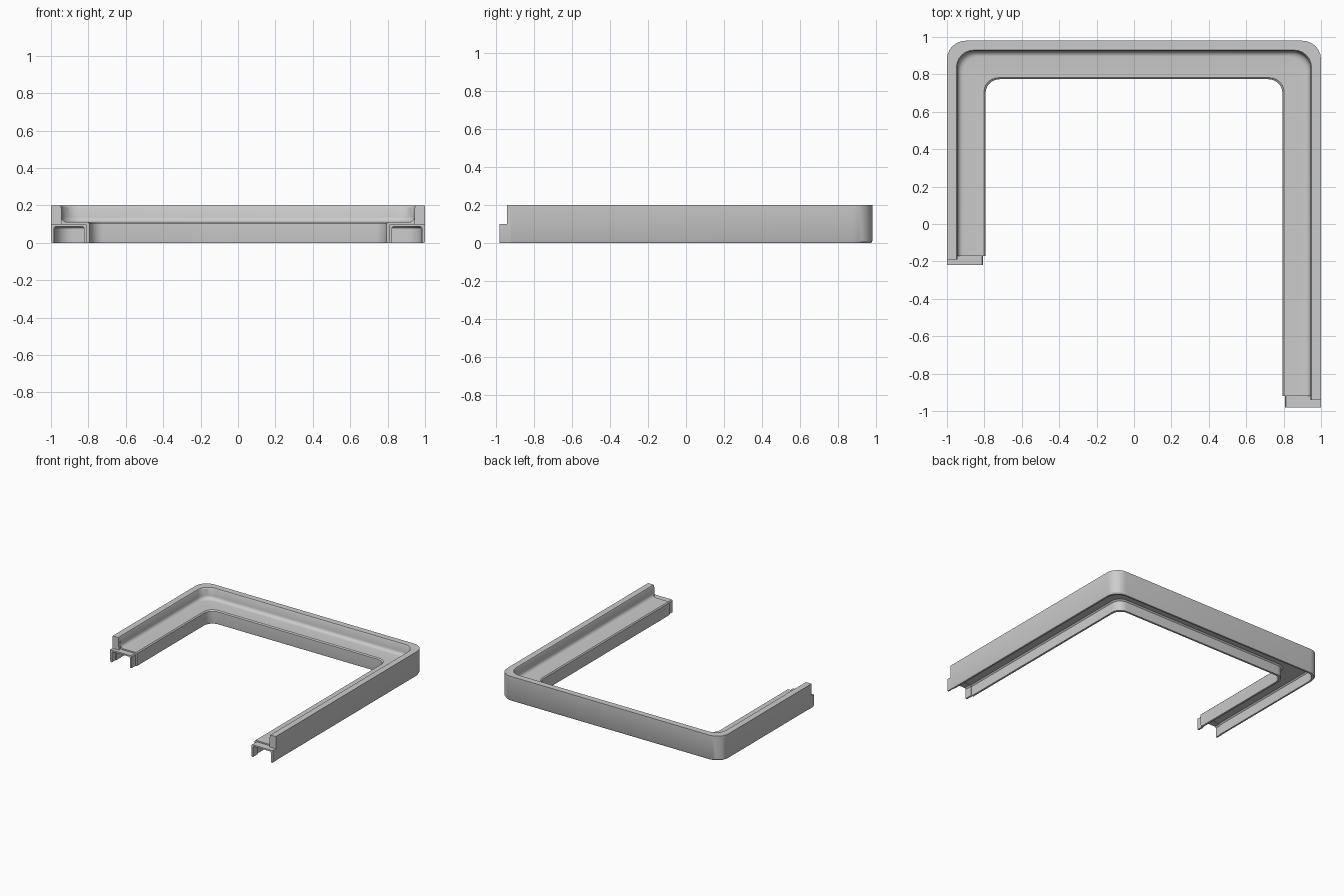
import bpy, bmesh
from math import pi, cos, sin

if "Cube" in bpy.data.objects:
    bpy.data.objects.remove(bpy.data.objects["Cube"])

BACK = 0.98
LEFT_END, RIGHT_END = -0.22, -0.98


def loft(name, rows):
    """Skin closed cross-sections and cap both ends."""
    bm = bmesh.new()
    rings = [[bm.verts.new(p) for p in row] for row in rows]
    n = len(rings[0])
    for a, b in zip(rings, rings[1:]):
        for i in range(n):
            j = (i + 1) % n
            bm.faces.new((a[i], a[j], b[j], b[i]))
    bm.faces.new(rings[0])
    bm.faces.new(rings[-1][::-1])
    bmesh.ops.recalc_face_normals(bm, faces=bm.faces)
    me = bpy.data.meshes.new(name)
    bm.to_mesh(me)
    bm.free()
    ob = bpy.data.objects.new(name, me)
    bpy.context.collection.objects.link(ob)
    bpy.ops.object.select_all(action='DESELECT')
    ob.select_set(True)
    bpy.context.view_layer.objects.active = ob
    bpy.ops.object.shade_smooth_by_angle(angle=pi / 6)
    return ob


def u_path(d, steps=6):
    """U-shaped plan line inset by d, with rounded back corners."""
    r = 0.1 - 0.12 * d
    x, y = 1 - d - r, BACK - d - r
    pts = [(-1 + d, LEFT_END + 0.05)]
    for cx, start in ((-x, pi), (x, pi / 2)):
        for i in range(steps + 1):
            a = start - pi / 2 * i / steps
            pts.append((cx + r * cos(a), y + r * sin(a)))
    pts.append((1 - d, RIGHT_END + 0.06))
    return pts


# Frame: upright rim, coved ledge and a channel underneath (inset, height)
profile = [(0.006, 0), (0, 0.012), (0, 0.2), (0.05, 0.2), (0.055, 0.19)]
profile += [(0.085 - 0.028 * cos(a), 0.138 - 0.028 * sin(a))
            for a in (i * pi / 10 for i in range(6))]
profile += [(0.198, 0.11), (0.206, 0.102), (0.206, 0.012), (0.204, 0),
            (0.188, 0), (0.188, 0.08), (0.178, 0.09),
            (0.03, 0.09), (0.02, 0.08), (0.02, 0)]
lines = [u_path(d) for d, z in profile]
loft("frame", [[(line[k][0], line[k][1], z) for line, (d, z) in zip(lines, profile)]
               for k in range(len(lines[0]))])

# Stepped joint at each open end: thin channel tongue and short rim extension
tongue = [(0.004, 0), (0, 0.012), (0, 0.1), (0.187, 0.1), (0.194, 0.093), (0.194, 0),
          (0.18, 0), (0.18, 0.078), (0.17, 0.088), (0.025, 0.088), (0.015, 0.078), (0.015, 0)]
rim = [(0, 0.1), (0, 0.2), (0.05, 0.2), (0.055, 0.19), (0.057, 0.1)]
for side, s, end, body in (("left", -1, LEFT_END, LEFT_END + 0.05),
                           ("right", 1, RIGHT_END, RIGHT_END + 0.06)):
    rim_end = end + (0.03 if s < 0 else 0.04)
    for part, prof, stop in (("tongue", tongue, end), ("rim_end", rim, rim_end)):
        loft(f"{side}_{part}", [[(s * (1 - d), y, z) for d, z in prof] for y in (body, stop)])
